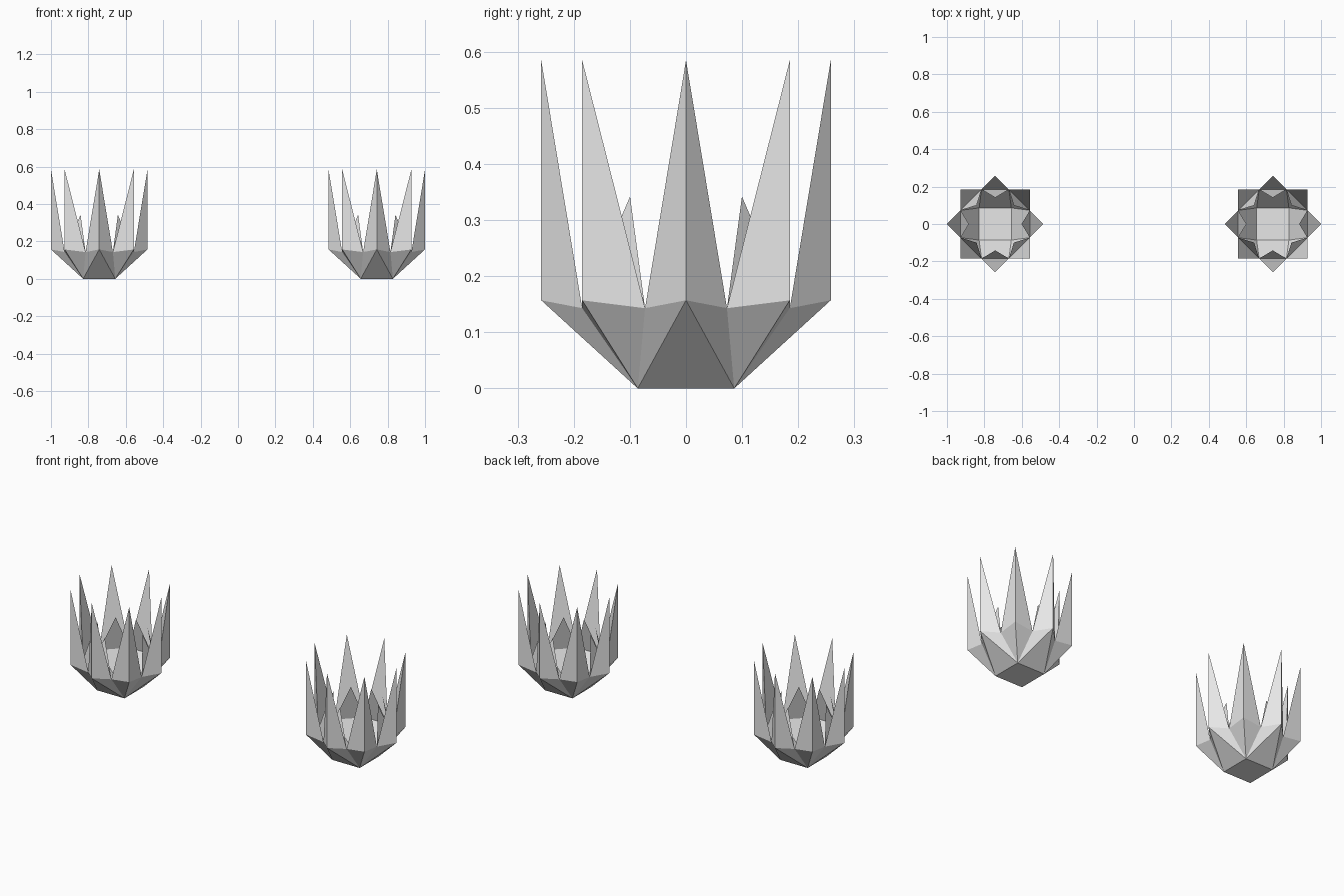
import bpy
import bmesh
from math import cos, sin, pi
from mathutils import Vector

cube = bpy.data.objects.get("Cube")
if cube:
    bpy.data.objects.remove(cube, do_unlink=True)

# One plain grey for everything
grey = bpy.data.materials.new("light_grey")
grey.use_nodes = True
grey.diffuse_color = (0.8, 0.8, 0.8, 1)
grey.node_tree.nodes["Principled BSDF"].inputs["Base Color"].default_value = (0.8, 0.8, 0.8, 1)

BASE, SQUARE, AXIAL = 0.086, 0.185, 0.258
VALLEY_Z, RIDGE_Z, TIP_Z = 0.143, 0.157, 0.585
INNER_R, INNER_Z = 0.141, 0.342
CENTRE_X = 0.742


def turned(x, y, z, quarter):
    """Point rotated about z by a number of quarter turns."""
    a = quarter * pi / 2
    return Vector((x * cos(a) - y * sin(a), x * sin(a) + y * cos(a), z))


def add_face(bm, points, focus, outward=True):
    """Face turned away from the focus point, or towards it."""
    face = bm.faces.new([bm.verts.new(p) for p in points])
    face.normal_update()
    away = face.normal.dot(face.calc_center_median() - Vector(focus)) > 0
    if away != outward:
        face.normal_flip()


def finish(bm, name, x):
    bmesh.ops.remove_doubles(bm, verts=bm.verts, dist=0.0005)
    mesh = bpy.data.meshes.new(name)
    bm.to_mesh(mesh)
    bm.free()
    mesh.materials.append(grey)
    obj = bpy.data.objects.new(name, mesh)
    obj.location.x = x
    bpy.context.collection.objects.link(obj)


def build_crown(side, x):
    shell, fins = bmesh.new(), bmesh.new()
    low, high = (0, 0, 0.15), (0, 0, 0.3)
    v = AXIAL - SQUARE
    for q in range(4):
        # Key points of this quarter: one straight and one diagonal spike
        corner_a, corner_b = turned(BASE, -BASE, 0, q), turned(BASE, BASE, 0, q)
        val_a, val_b = turned(SQUARE, -v, VALLEY_Z, q), turned(SQUARE, v, VALLEY_Z, q)
        val_c = turned(v, SQUARE, VALLEY_Z, q)
        ridge, diag = turned(AXIAL, 0, RIDGE_Z, q), turned(SQUARE, SQUARE, RIDGE_Z, q)
        spikes = ((val_a, ridge, val_b, turned(INNER_R, 0, INNER_Z, q)),
                  (val_b, diag, val_c, turned(INNER_R / 2 ** 0.5, INNER_R / 2 ** 0.5, INNER_Z, q)))

        # Underside of the bowl
        for pts in ((corner_a, corner_b, ridge), (corner_a, ridge, val_a),
                    (corner_b, ridge, val_b), (corner_b, val_b, diag),
                    (corner_b, val_c, diag)):
            add_face(shell, pts, low)
        # Inside of the bowl
        add_face(shell, (corner_a, corner_b, val_b, val_a), high, False)
        add_face(shell, (corner_b, val_b, val_c), high, False)

        for left, root, right, inner_tip in spikes:
            tip = Vector((root.x, root.y, TIP_Z))
            # Two outer walls and one inner wall of each tall spike
            add_face(shell, (left, root, tip), low)
            add_face(shell, (right, root, tip), low)
            add_face(shell, (left, right, tip), high, False)
            # Short blade leaning inward
            add_face(fins, (left, right, inner_tip), low)

    # Square floor
    add_face(shell, [turned(BASE, BASE, 0, q) for q in range(4)], low)
    finish(shell, side + "_spiked_bowl", x)
    finish(fins, side + "_inner_blades", x)


build_crown("left", CENTRE_X)
build_crown("right", -CENTRE_X)
